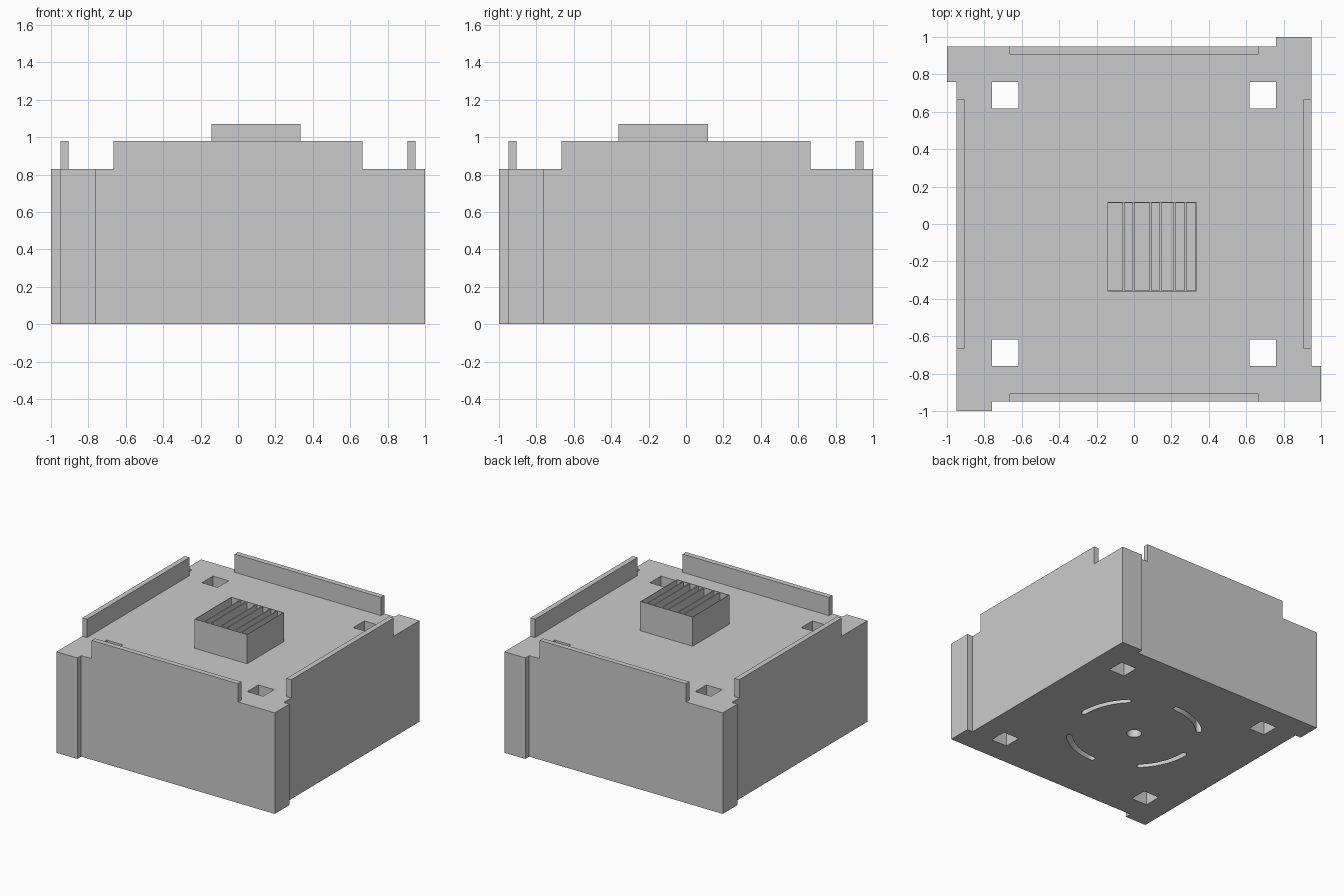
import bpy, bmesh
from math import sin, cos, pi

if "Cube" in bpy.data.objects:
    bpy.data.objects.remove(bpy.data.objects["Cube"])

BODY_TOP, LIP_TOP, VENT_TOP = 0.83, 0.98, 1.07


def add_prism(bm, pts, z0, z1):
    """Extrude a counter-clockwise outline from z0 to z1."""
    low = [bm.verts.new((x, y, z0)) for x, y in pts]
    high = [bm.verts.new((x, y, z1)) for x, y in pts]
    bm.faces.new(low[::-1])
    bm.faces.new(high)
    n = len(pts)
    for i in range(n):
        j = (i + 1) % n
        bm.faces.new((low[i], low[j], high[j], high[i]))


def rect(x0, x1, y0, y1):
    return [(x0, y0), (x1, y0), (x1, y1), (x0, y1)]


def arc(cx, cy, r, a0, a1, n):
    return [(cx + r * cos(a0 + (a1 - a0) * i / n),
             cy + r * sin(a0 + (a1 - a0) * i / n)) for i in range(n + 1)]


def turn(pts, k):
    """Rotate an outline by k quarter turns."""
    for _ in range(k):
        pts = [(-y, x) for x, y in pts]
    return pts


def make(name, prisms):
    bm = bmesh.new()
    for p in prisms:
        add_prism(bm, *p)
    me = bpy.data.meshes.new(name)
    bm.to_mesh(me)
    bm.free()
    ob = bpy.data.objects.new(name, me)
    bpy.context.collection.objects.link(ob)
    return ob


def cut(ob, cutter):
    mod = ob.modifiers.new("cut", 'BOOLEAN')
    mod.operation, mod.solver, mod.object = 'DIFFERENCE', 'EXACT', cutter
    cutter.hide_render = True
    bpy.context.view_layer.objects.active = ob
    bpy.ops.object.modifier_apply(modifier=mod.name)
    bpy.data.objects.remove(cutter)


# Body: pinwheel outline, one corner tab per quarter turn
corner = [(0.95, -0.76), (1.0, -0.76), (1.0, -0.95), (0.76, -0.95)]
corner = [(1.0, -0.95), (1.0, -0.76), (0.95, -0.76)]
outline = [p for k in range(4) for p in turn(corner, k)]
body = make("body", [(outline, 0, BODY_TOP)])

# Square corner shafts, centre bore and curved mounting slots underneath
holes = [(turn(rect(0.617, 0.76, 0.617, 0.76), k), -0.1, 1.0) for k in range(4)]
holes.append((arc(0, 0, 0.055, 0, 2 * pi, 32)[:-1], -0.1, 1.0))
R, W, A = 0.49, 0.022, pi / 4
slot = (arc(0, 0, R + W, 0, A, 16)
        + arc(R * cos(A), R * sin(A), W, A, A + pi, 8)[1:-1]
        + arc(0, 0, R - W, A, 0, 16)
        + arc(R, 0, W, pi, 2 * pi, 8)[1:-1])
holes += [(turn(slot, k), -0.1, 0.1) for k in range(4)]
cut(body, make("hole_cutter", holes))

# Upright lips along the four edges
for k, side in enumerate(("front", "right", "back", "left")):
    make(side + "_lip",
         [(turn(rect(-0.665, 0.665, -0.95, -0.907), k), BODY_TOP, LIP_TOP)])

# Vent block: thin-walled box split into channels by fins
x0, x1, y0, y1, t = -0.143, 0.335, -0.36, 0.117, 0.005
vent = make("vent_block", [(rect(x0, x1, y0, y1), BODY_TOP, VENT_TOP)])
fins = [-0.056, -0.003, 0.088, 0.142, 0.217, 0.275]
starts = [x0 + t] + [f + t for f in fins]
ends = [f - t for f in fins] + [x1 - t]
channels = [(rect(a, b, y0 + t, y1 - t), BODY_TOP + 0.03, 1.2)
            for a, b in zip(starts, ends)]
cut(vent, make("channel_cutter", channels))

# Smooth the round bores and slots, keep the edges sharp
bpy.ops.object.select_all(action='DESELECT')
body.select_set(True)
bpy.context.view_layer.objects.active = body
bpy.ops.object.shade_smooth_by_angle(angle=pi / 6)
